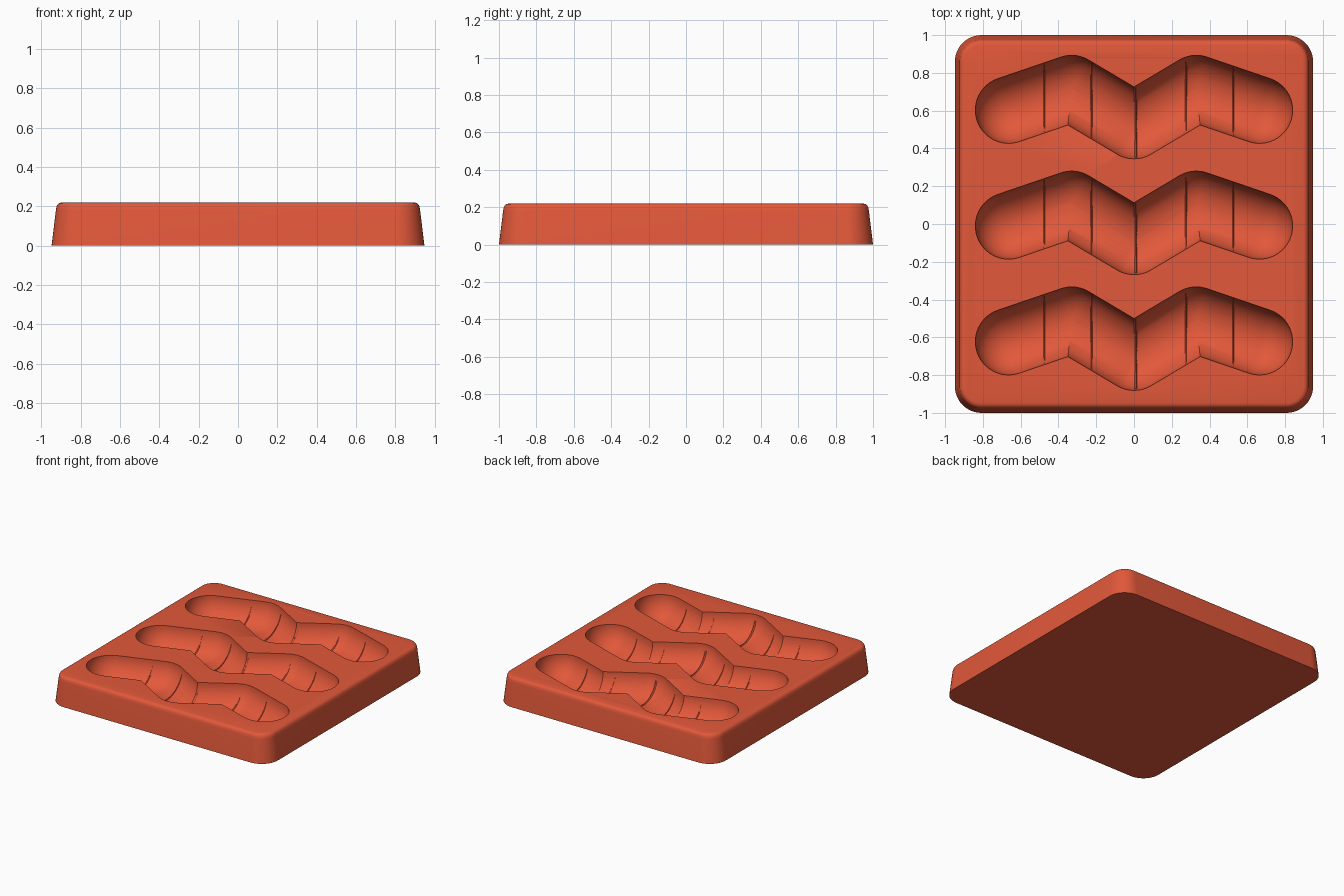
import bpy, bmesh, math
from mathutils import Vector

if "Cube" in bpy.data.objects:
    bpy.data.objects.remove(bpy.data.objects["Cube"], do_unlink=True)

TOP = 0.22          # block height
R = 0.176           # cavity radius
ROW_STEP = 0.613
PATH = [(-0.664, -0.01), (-0.33, 0.104), (0, -0.092), (0.33, 0.104), (0.664, -0.01)]

clay = bpy.data.materials.new("terracotta red")
clay.use_nodes = True
colour = (0.76, 0.098, 0.042, 1)
clay.diffuse_color = colour
clay.node_tree.nodes["Principled BSDF"].inputs["Base Color"].default_value = colour


def make_object(name, bm):
    bmesh.ops.recalc_face_normals(bm, faces=bm.faces)
    mesh = bpy.data.meshes.new(name)
    bm.to_mesh(mesh)
    bm.free()
    mesh.materials.append(clay)
    obj = bpy.data.objects.new(name, mesh)
    bpy.context.collection.objects.link(obj)
    return obj


def bridge(bm, loops):
    """Join consecutive closed loops with quads."""
    for low, high in zip(loops, loops[1:]):
        for i in range(len(low)):
            n = (i + 1) % len(low)
            bm.faces.new((low[i], low[n], high[n], high[i]))


def rounded_loop(bm, inset, z, steps=12):
    """Rounded rectangle whose corner centres stay fixed."""
    radius = 0.14 - inset
    verts = []
    for corner, (sx, sy) in enumerate([(1, 1), (-1, 1), (-1, -1), (1, -1)]):
        for i in range(steps + 1):
            a = (corner + i / steps) * math.pi / 2
            verts.append(bm.verts.new((sx * 0.808 + radius * math.cos(a),
                                       sy * 0.86 + radius * math.sin(a), z)))
    return verts


def capsule(bm, start, end, sides=48, rings=12):
    """Round-ended rod between two points."""
    a, b = Vector(start), Vector(end)
    turn = (b - a).to_track_quat('Z', 'X').to_matrix()
    poles, loops = [], []
    for centre, sign in ((a, -1), (b, 1)):
        poles.append(bm.verts.new(centre + turn @ Vector((0, 0, sign * R))))
        order = range(1, rings + 1) if sign < 0 else range(rings, 0, -1)
        for k in order:
            t = k / rings * math.pi / 2
            loops.append([bm.verts.new(centre + turn @ Vector((
                R * math.sin(t) * math.cos(j * math.tau / sides),
                R * math.sin(t) * math.sin(j * math.tau / sides),
                sign * R * math.cos(t)))) for j in range(sides)])
    bridge(bm, loops)
    for j in range(sides):
        n = (j + 1) % sides
        bm.faces.new((poles[0], loops[0][n], loops[0][j]))
        bm.faces.new((poles[1], loops[-1][j], loops[-1][n]))


def path_at(x):
    """Centre height of the zigzag at x, and how far its section is stretched."""
    for (x0, y0), (x1, y1) in zip(PATH, PATH[1:]):
        if x0 <= x <= x1:
            slope = (y1 - y0) / (x1 - x0)
            return y0 + slope * (x - x0), math.hypot(1, slope)


def rib(bm, x, row, steps=28):
    """Thin crescent ridge lying across the cavity floor."""
    centre, stretch = path_at(x)
    loops = []
    for i in range(steps + 1):
        t = math.radians(15 + 150 * i / steps)
        # the middle bend is only stretched on its inner side
        wide = 1 if abs(x) < 0.1 and math.cos(t) < 0 else stretch
        loop = []
        for dx, rise in ((-0.007, -0.004), (0, 0.007 * math.sin(t)), (0.007, -0.004)):
            r = R - rise
            loop.append(bm.verts.new((x + dx,
                                      centre + row * ROW_STEP + r * wide * math.cos(t),
                                      TOP - r * math.sin(t))))
        loops.append(loop)
    bridge(bm, loops)
    bm.faces.new(loops[0][::-1])
    bm.faces.new(loops[-1])


# Tapered block with rounded corners and a soft top edge
bm = bmesh.new()
profile = [(0, 0), (0.022, 0.18), (0.025, 0.198), (0.031, 0.21), (0.04, 0.217), (0.052, TOP)]
loops = [rounded_loop(bm, inset, z) for inset, z in profile]
bridge(bm, loops)
bm.faces.new(loops[0][::-1])
bm.faces.new(loops[-1])
mould = make_object("mould_tray", bm)

# Three zigzag cavities
bm = bmesh.new()
for row in (-1, 0, 1):
    points = [(x, y + row * ROW_STEP, TOP) for x, y in PATH]
    for start, end in zip(points, points[1:]):
        capsule(bm, start, end)
cutter = make_object("cavity_cutter", bm)
cutter.hide_render = True
mod = mould.modifiers.new("cavities", 'BOOLEAN')
mod.operation, mod.solver, mod.object = 'DIFFERENCE', 'EXACT', cutter
mod.use_self = True
bpy.context.view_layer.objects.active = mould
bpy.ops.object.modifier_apply(modifier=mod.name)
bpy.data.objects.remove(cutter, do_unlink=True)

# Fine ribs across each cavity, fading out below the rim
bm = bmesh.new()
for row in (-1, 0, 1):
    for x in (-0.475, -0.225, 0.01, 0.275, 0.525):
        rib(bm, x, row)
ribs = make_object("cavity_ribs", bm)

# Smooth shading with crisp rims
bpy.ops.object.select_all(action='DESELECT')
for obj in (mould, ribs):
    obj.select_set(True)
bpy.context.view_layer.objects.active = mould
bpy.ops.object.shade_smooth_by_angle(angle=math.radians(30))
